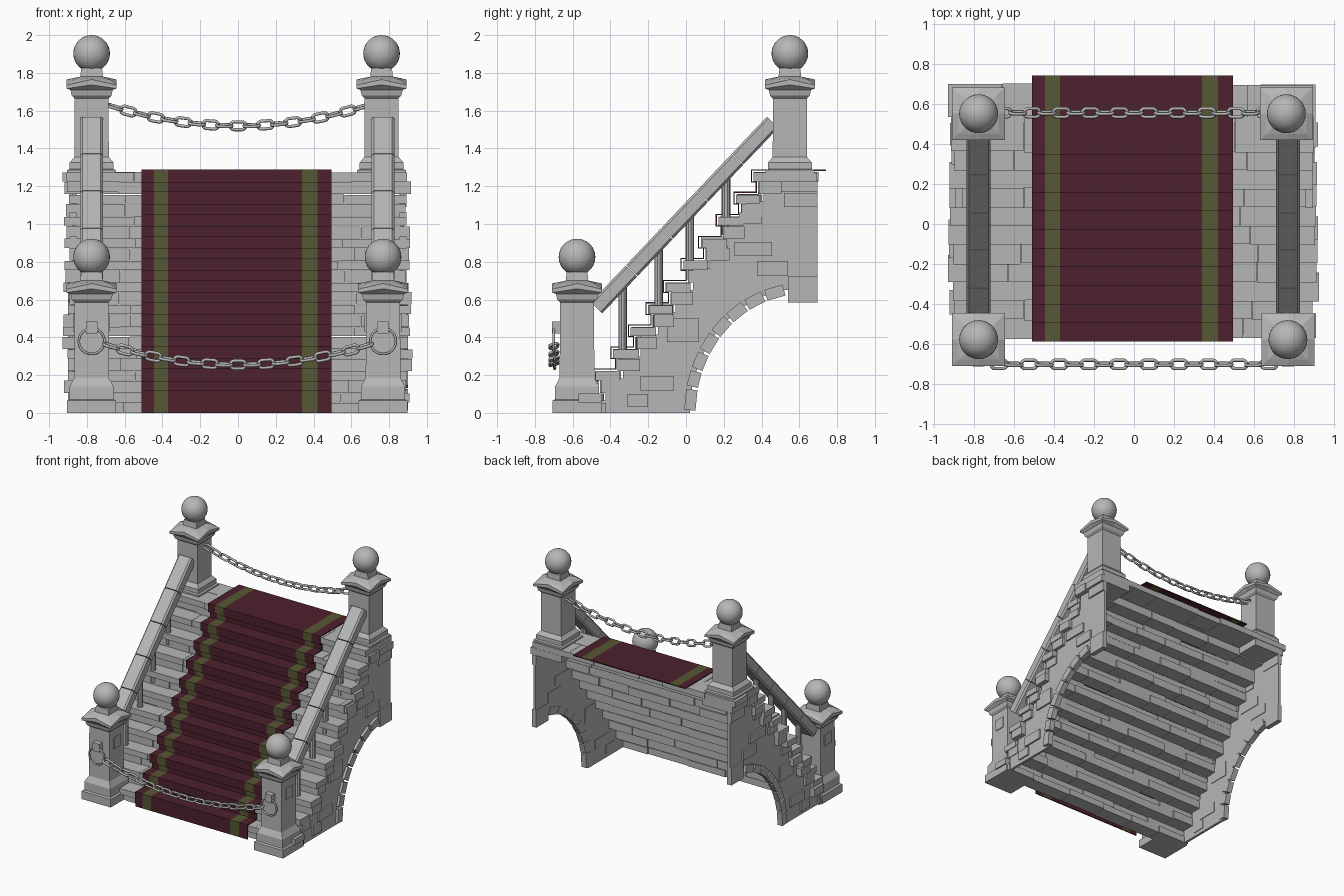
import bpy, bmesh, math, random
from mathutils import Matrix, Vector

if "Cube" in bpy.data.objects:
    bpy.data.objects.remove(bpy.data.objects["Cube"])
random.seed(4)
rnd = random.uniform

def material(name, col):
    m = bpy.data.materials.new(name)
    m.diffuse_color = (*col, 1)
    m.use_nodes = True
    m.node_tree.nodes["Principled BSDF"].inputs["Base Color"].default_value = m.diffuse_color
    return m

STONE = material("grey stone", (0.47, 0.47, 0.47))
RED = material("maroon carpet", (0.075, 0.015, 0.026))
OLIVE = material("olive stripe", (0.095, 0.095, 0.035))

def finish(name, bm, mats=(STONE,), smooth=False):
    bmesh.ops.recalc_face_normals(bm, faces=bm.faces)
    me = bpy.data.meshes.new(name)
    for f in bm.faces:
        f.smooth = smooth
    bm.to_mesh(me)
    bm.free()
    for m in mats:
        me.materials.append(m)
    ob = bpy.data.objects.new(name, me)
    bpy.context.collection.objects.link(ob)
    return ob

def box(bm, x0, x1, y0, y1, z0, z1):
    m = Matrix.Translation(((x0+x1)/2, (y0+y1)/2, (z0+z1)/2)) @ Matrix.Diagonal((x1-x0, y1-y0, z1-z0, 1))
    return bmesh.ops.create_cube(bm, size=1, matrix=m)

# Stair layout: front edge and top of tread i
STEPS, RUN, RISE = 11, 0.093, 0.117
def front(i): return -0.57 + RUN*i
def top(i): return 0.105 + RISE*i

def course(bm, y0, y1, z0, z1, n):
    """A row of slightly uneven bricks across the stair."""
    lo, hi = -rnd(0.885, 0.93), rnd(0.885, 0.925)
    cuts = [lo] + [lo + (hi-lo)*(k + rnd(-0.2, 0.2))/n for k in range(1, n)] + [hi]
    for a, b in zip(cuts, cuts[1:]):
        box(bm, a+0.001, b-0.001, y0+rnd(-0.004, 0.006), y1+rnd(-0.002, 0.014), z0, z1-rnd(0, 0.004))

bm = bmesh.new()
for i in range(STEPS):
    f, t = front(i), top(i)
    last = i == STEPS-1
    course(bm, f+0.025, f+0.135, t-RISE if i else 0, t-0.05, 6)
    if last:
        course(bm, f, 0.53, t-0.05, t, 5)
        course(bm, 0.532, 0.69, t-0.05, t, 6)
    else:
        course(bm, f, f+0.122, t-0.05, t, 5)
finish("stair_bricks", bm)

# Landing plinths below the upper posts
bm = bmesh.new()
for s in (-1, 1):
    a, b = sorted((s*0.63, s*0.905))
    box(bm, a, b, 0.38, 0.695, 1.17, 1.225)
finish("landing_plinths", bm)

# Side walls with an arched cut below the landing
def arch(deg):
    t = math.radians(deg)
    return 0.62 - 0.6*math.cos(t), 0.66*math.sin(t)

outline = [(-0.52, 0)] + [arch(d) for d in range(0, 83, 6)]
outline += [(0.54, 0.652), (0.54, 0.6), (0.695, 0.6), (0.695, top(10)-0.04)]
for i in range(STEPS-1, -1, -1):
    outline += [(front(i)+0.05, top(i)-0.04), (front(i)+0.05, max(top(i)-RISE-0.04, 0.03))]
outline.append((-0.52, 0.03))
for s, side in ((-1, "left"), (1, "right")):
    bm = bmesh.new()
    face = bm.faces.new([bm.verts.new((s*0.86, y, z)) for y, z in outline])
    ext = bmesh.ops.extrude_face_region(bm, geom=[face])
    bmesh.ops.translate(bm, vec=(s*0.02, 0, 0),
                        verts=[v for v in ext["geom"] if isinstance(v, bmesh.types.BMVert)])
    finish(side + "_wall", bm)

    # Arch stones along the curve
    bm = bmesh.new()
    ends = [0.5, 11.5, 20, 29, 39, 49, 59.5, 70, 81]
    for a, b in zip(ends, ends[1:]):
        p, q = Vector(arch(a+0.5)), Vector(arch(b-0.5))
        d, c = q-p, (p+q)/2
        m = (Matrix.Translation((s*0.878, c.x, c.y)) @ Matrix.Rotation(math.atan2(d.y, d.x), 4, 'X')
             @ Matrix.Diagonal((0.045, d.length*0.95, 0.06, 1)))
        bmesh.ops.create_cube(bm, size=1, matrix=m)
    finish(side + "_arch_stones", bm)

    # Raised bricks scattered on the wall face
    bm = bmesh.new()
    for y, z, w, h in ((-0.1, 0.375, 0.17, 0.125), (-0.24, 0.115, 0.175, 0.08), (-0.31, 0.03, 0.11, 0.07),
                       (0.255, 0.83, 0.2, 0.075), (0.375, 0.725, 0.165, 0.08), (0.54, 0.585, 0.155, 0.14),
                       (0.52, 1.09, 0.175, 0.075), (0.08, 0.87, 0.14, 0.065), (0.28, 1.0, 0.12, 0.06),
                       (-0.17, 0.5, 0.1, 0.07)):
        a, b = sorted((s*0.855, s*0.893))
        box(bm, a, b, y, y+w, z, z+h)
    finish(side + "_wall_bricks", bm)

# Carpet: stepped profile swept across, stripes by column
prof = [(front(0)-0.012, 0)]
for i in range(STEPS):
    f, t = front(i), top(i)
    if i:
        prof += [(f+0.012, t-RISE+0.01), (f+0.012, t-0.052), (f-0.014, t-0.052)]
    prof.append((f-0.014, t+0.01))
prof.append((0.74, top(10)+0.01))
cols = [-0.51, -0.445, -0.37, 0.34, 0.42, 0.495]
bm = bmesh.new()
grid = [[bm.verts.new((x, y, z)) for x in cols] for y, z in prof]
for r0, r1 in zip(grid, grid[1:]):
    for c in range(5):
        fc = bm.faces.new((r0[c], r0[c+1], r1[c+1], r1[c]))
        fc.material_index = c % 2
carpet = finish("carpet", bm, (RED, OLIVE))
mod = carpet.modifiers.new("thickness", 'SOLIDIFY')
mod.thickness, mod.offset = 0.008, 0

# Posts: eight-point square rings lofted, side middles raised to form gables
def post(name, x, y, rings, ball_z):
    bm = bmesh.new()
    prev = None
    for h, z, lift in rings:
        ring = [bm.verts.new((x+h*a, y+h*b, z + (lift if a*b == 0 else 0))) for a, b in
                ((-1, -1), (0, -1), (1, -1), (1, 0), (1, 1), (0, 1), (-1, 1), (-1, 0))]
        if prev:
            for k in range(8):
                bm.faces.new((prev[k], prev[(k+1) % 8], ring[(k+1) % 8], ring[k]))
        else:
            bm.faces.new(ring)
        prev = ring
    bm.faces.new(prev)
    finish(name, bm)
    bm = bmesh.new()
    bmesh.ops.create_uvsphere(bm, u_segments=28, v_segments=18, radius=0.097,
                              matrix=Matrix.Translation((x, y, ball_z)))
    finish(name + "_ball", bm, smooth=True)

def cap(dz):
    return [(h, z+dz, l) for h, z, l in
            ((0.09, 0.585, 0), (0.105, 0.6, 0), (0.112, 0.63, 0), (0.132, 0.637, 0.02), (0.132, 0.655, 0.03),
             (0.1, 0.682, 0.01), (0.06, 0.7, 0), (0.055, 0.745, 0))]
low_base = [(0.13, 0, 0), (0.13, 0.065, 0), (0.116, 0.072, 0), (0.116, 0.14, 0), (0.092, 0.185, 0)]
high_base = [(0.13, 1.25, 0), (0.13, 1.285, 0), (0.116, 1.29, 0), (0.116, 1.325, 0), (0.091, 1.355, 0)]
for x, side in ((-0.775, "left"), (0.768, "right")):
    s = 1 if x > 0 else -1
    post(side + "_lower_post", x, -0.577, low_base + cap(0), 0.825)
    post(side + "_upper_post", x - 0.008*(s > 0), 0.55, high_base + cap(1.08), 1.903)

    # Ring bracket and side plates on the lower post
    bm = bmesh.new()
    box(bm, x-0.03, x+0.03, -0.71, -0.66, 0.42, 0.485)
    box(bm, x-0.098, x+0.098, -0.615, -0.53, 0.43, 0.52)
    finish(side + "_post_plates", bm)

    # Sloped handrail in five stones
    bm = bmesh.new()
    ang, seg = math.atan2(0.985, 0.935), 1.358/5
    for k in range(5):
        u = (k+0.5)/5
        m = (Matrix.Translation((x, -0.475+0.935*u, 0.555+0.985*u)) @ Matrix.Rotation(ang, 4, 'X')
             @ Matrix.Diagonal((0.12, seg-0.004, 0.084, 1)))
        bmesh.ops.create_cube(bm, size=1, matrix=m)
    long_edges = [e for e in bm.edges if e.calc_length() > 0.2]
    bmesh.ops.bevel(bm, geom=long_edges, offset=0.012, segments=1, affect='EDGES')
    finish(side + "_handrail", bm)

    # Balusters
    bm = bmesh.new()
    for y in (-0.335, -0.145, 0.02, 0.212):
        z0 = top(int((y+0.57)/RUN)) - 0.1
        z1 = 0.555 + (y+0.475)*1.0535
        bmesh.ops.create_cone(bm, cap_ends=True, segments=10, radius1=0.023, radius2=0.023, depth=z1-z0,
                              matrix=Matrix.Translation((x, y, (z0+z1)/2)))
    ob = finish(side + "_balusters", bm)

# Chains of alternating oval links
def link(bm, m, radius, stretch, wire, n=16, k=6):
    vs = []
    for i in range(n):
        a = math.tau*(i+0.5)/n
        shift = math.copysign(stretch, math.cos(a))
        for j in range(k):
            b = math.tau*j/k
            r = radius + wire*math.cos(b)
            vs.append(bm.verts.new(m @ Vector((r*math.cos(a)+shift, r*math.sin(a), wire*math.sin(b)))))
    for i in range(n):
        for j in range(k):
            i2, j2 = (i+1) % n, (j+1) % k
            bm.faces.new((vs[i*k+j], vs[i2*k+j], vs[i2*k+j2], vs[i*k+j2]))

def chain(name, half, y, z_end, sag, n):
    bm = bmesh.new()
    for i in range(n):
        x = -half + 2*half*(i+0.5)/n
        z = z_end - sag*(1-(x/half)**2)
        slope = math.atan(2*sag*x/half**2)
        m = (Matrix.Translation((x, y, z)) @ Matrix.Rotation(-slope, 4, 'Y')
             @ Matrix.Rotation(math.pi/2*(i % 2) + 0.25, 4, 'X'))
        link(bm, m, 0.022, 0.019, 0.0085)
    return finish(name, bm, smooth=True)

chain("lower_chain", 0.71, -0.7, 0.365, 0.11, 19)
chain("upper_chain", 0.69, 0.555, 1.63, 0.11, 19)
bm = bmesh.new()
for x in (-0.775, 0.768):
    link(bm, Matrix.Translation((x, -0.7, 0.38)) @ Matrix.Rotation(math.pi/2, 4, 'X'), 0.068, 0, 0.007, 28)
finish("post_rings", bm, smooth=True)
